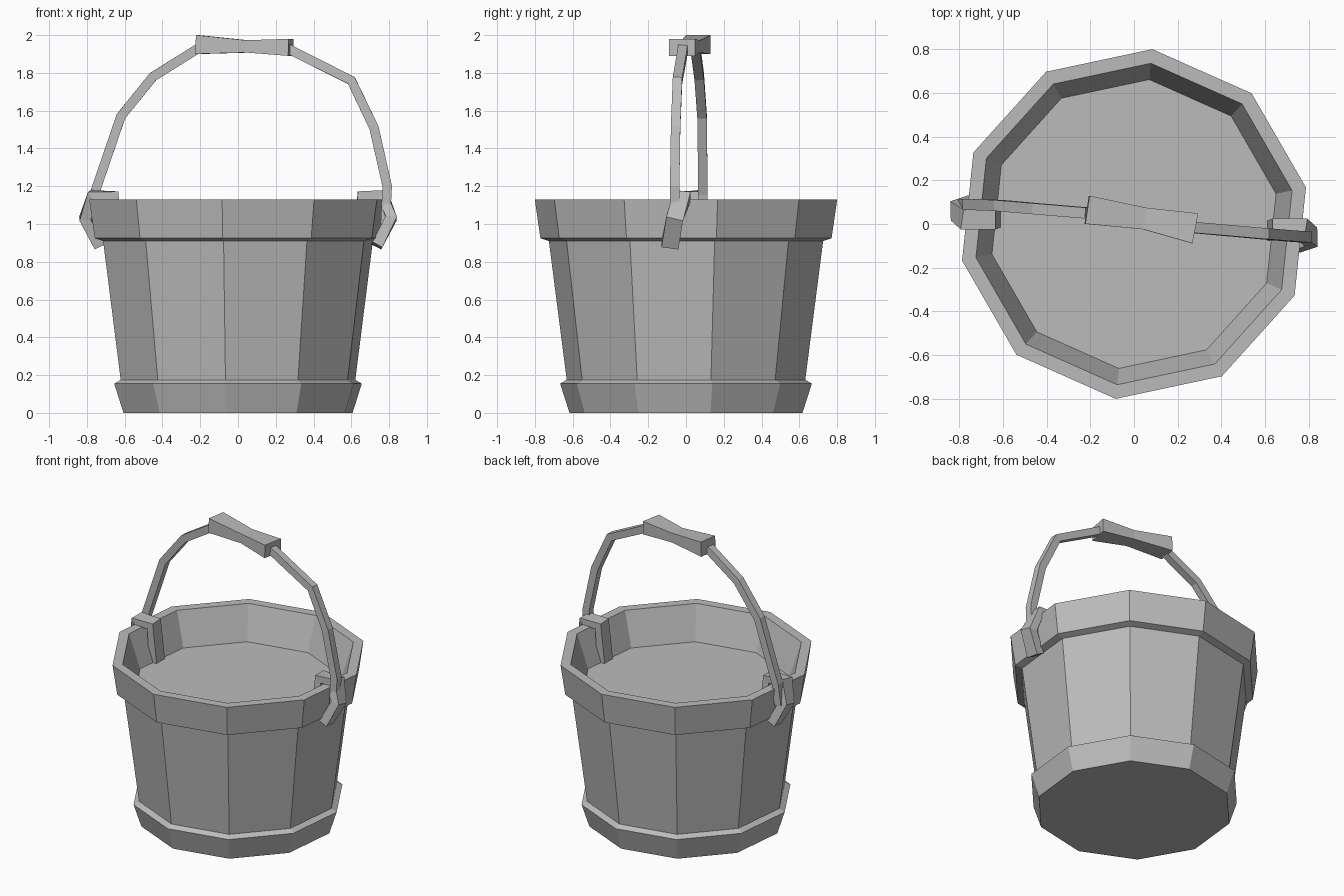
import bpy, bmesh, math
from mathutils import Vector

if "Cube" in bpy.data.objects:
    bpy.data.objects.remove(bpy.data.objects["Cube"])

SIDES = 10
START = math.radians(12)

grey = bpy.data.materials.new("plain grey")
grey.use_nodes = True
grey.diffuse_color = (0.5, 0.5, 0.5, 1)
grey.node_tree.nodes["Principled BSDF"].inputs["Base Color"].default_value = (0.5, 0.5, 0.5, 1)


def finish(name, bm):
    bmesh.ops.recalc_face_normals(bm, faces=bm.faces)
    mesh = bpy.data.meshes.new(name)
    bm.to_mesh(mesh)
    bm.free()
    mesh.materials.append(grey)
    obj = bpy.data.objects.new(name, mesh)
    bpy.context.collection.objects.link(obj)
    return obj


def skin(name, rings):
    """Join rings of points with quads and cap both ends."""
    bm = bmesh.new()
    loops = [[bm.verts.new(p) for p in ring] for ring in rings]
    for a, b in zip(loops, loops[1:]):
        for i in range(len(a)):
            j = (i + 1) % len(a)
            bm.faces.new((a[i], a[j], b[j], b[i]))
    bm.faces.new(loops[0])
    bm.faces.new(loops[-1])
    return finish(name, bm)


def lathe(name, profile):
    """Faceted solid from (radius, height) pairs."""
    return skin(name, [[(r * math.cos(START + math.tau * i / SIDES),
                         r * math.sin(START + math.tau * i / SIDES), z)
                        for i in range(SIDES)] for r, z in profile])


def sweep(name, path, sizes):
    """Rectangular bar along a path; sizes are (width, thickness) per point."""
    pts = [Vector(p) for p in path]
    rings = []
    for i, p in enumerate(pts):
        before = (p - pts[i - 1]).normalized() if i else Vector()
        after = (pts[i + 1] - p).normalized() if i + 1 < len(pts) else Vector()
        tangent = (before + after).normalized()
        side = Vector((0, 1, 0))
        side = (side - tangent * side.dot(tangent)).normalized()
        normal = tangent.cross(side)
        w, t = sizes[i][0] / 2, sizes[i][1] / 2
        rings.append([p + side * a * w + normal * b * t
                      for a, b in ((-1, -1), (1, -1), (1, 1), (-1, 1))])
    return skin(name, rings)


# Bucket: base band, tapered staves, rim band, inner wall and raised floor
lathe("bucket", [(0.62, 0), (0.67, 0.155), (0.635, 0.175), (0.73, 0.91),
                 (0.775, 0.925), (0.805, 1.13), (0.74, 1.13), (0.665, 0.90)])

# Handle bars on either side of the grip
left_bar = [(-0.78, 0.09, 1.02), (-0.76, 0.09, 1.16), (-0.62, 0.085, 1.57),
            (-0.45, 0.07, 1.78), (-0.21, 0.05, 1.93)]
right_bar = [(0.78, -0.06, 1.0), (0.79, -0.06, 1.2), (0.72, -0.055, 1.51),
             (0.6, -0.045, 1.76), (0.26, -0.015, 1.93)]
for name, path in (("left_handle_bar", left_bar), ("right_handle_bar", right_bar)):
    sweep(name, path, [(0.05, 0.05)] * len(path))

# Grip, narrower in the middle
sweep("grip", [(-0.215, 0.065, 1.95), (0.05, 0.025, 1.94), (0.28, -0.02, 1.935)],
      [(0.13, 0.1), (0.1, 0.065), (0.14, 0.09)])

# Brackets hooked over the rim, turned half way round for the other side
hook = [(0.735, -0.085, 0.885), (0.81, -0.06, 1.03), (0.77, -0.02, 1.15),
        (0.655, -0.02, 1.15), (0.64, -0.03, 0.89)]
for name, s in (("left_bracket", 1), ("right_bracket", -1)):
    sweep(name, [(x * s, y * s, z) for x, y, z in hook], [(0.09, 0.06)] * len(hook))
